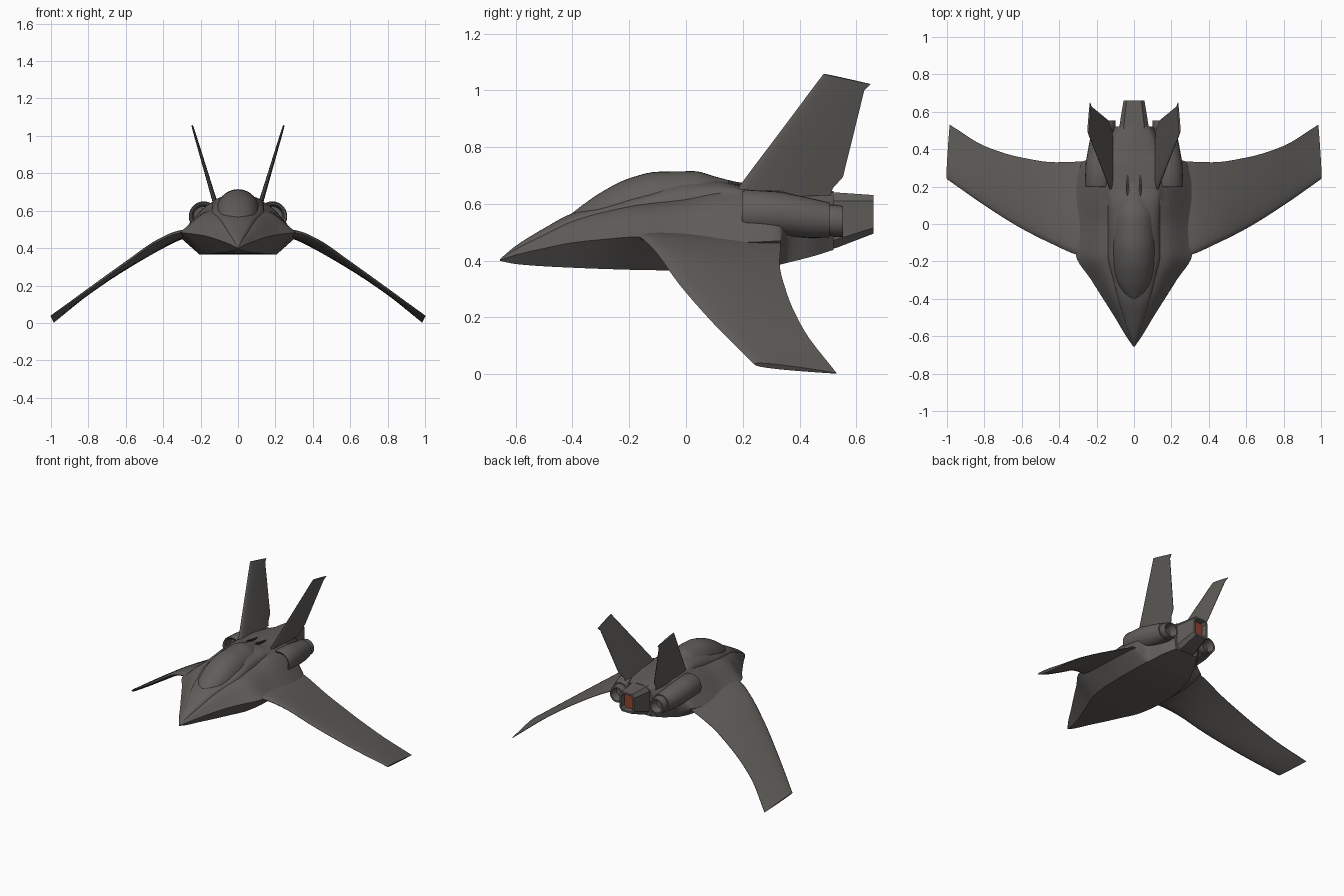
import bpy, bmesh, math
from mathutils import Vector

if "Cube" in bpy.data.objects:
    bpy.data.objects.remove(bpy.data.objects["Cube"])

def material(name, rgb):
    m = bpy.data.materials.new(name)
    m.diffuse_color = (*rgb, 1)
    m.use_nodes = True
    m.node_tree.nodes["Principled BSDF"].inputs["Base Color"].default_value = m.diffuse_color
    return m

GREY = material("hull_grey", (0.118, 0.110, 0.102))
DARK = material("vent_dark", (0.035, 0.033, 0.031))
RED = material("exhaust_red", (0.30, 0.055, 0.03))

def smooth_rows(rows, n):
    """Monotone cubic interpolation of table rows along their first column."""
    def slopes(c):
        d = [(b[c] - a[c]) / (b[0] - a[0]) for a, b in zip(rows, rows[1:])]
        mid = [2 * p * q / (p + q) if p * q > 0 else 0 for p, q in zip(d, d[1:])]
        return [d[0]] + mid + [d[-1]]
    m = [slopes(c) for c in range(len(rows[0]))]
    out = []
    for i, (a, b) in enumerate(zip(rows, rows[1:])):
        h = b[0] - a[0]
        for k in range(n):
            t = k / n
            out.append([(2*t**3 - 3*t*t + 1) * a[c] + (t**3 - 2*t*t + t) * h * m[c][i]
                        + (3*t*t - 2*t**3) * b[c] + (t**3 - t*t) * h * m[c][i + 1]
                        for c in range(len(a))])
    return out + [list(rows[-1])]

def loft(name, rings, mats=(GREY,), angle=35, end_mat=0):
    """Skin a list of closed rings and cap both ends."""
    bm = bmesh.new()
    vs = [[bm.verts.new(p) for p in r] for r in rings]
    n = len(rings[0])
    for a, b in zip(vs, vs[1:]):
        for i in range(n):
            j = (i + 1) % n
            bm.faces.new((a[i], a[j], b[j], b[i]))
    bm.faces.new(vs[0][::-1])
    bm.faces.new(vs[-1]).material_index = end_mat
    bmesh.ops.recalc_face_normals(bm, faces=bm.faces)
    me = bpy.data.meshes.new(name)
    bm.to_mesh(me)
    bm.free()
    ob = bpy.data.objects.new(name, me)
    bpy.context.collection.objects.link(ob)
    for m in mats:
        me.materials.append(m)
    bpy.ops.object.select_all(action='DESELECT')
    ob.select_set(True)
    bpy.context.view_layer.objects.active = ob
    bpy.ops.object.shade_smooth_by_angle(angle=math.radians(angle))
    return ob

def mirrored_ring(half, y):
    """Half section from bottom centre to top centre, closed across x = 0."""
    return [(x, y, z) for x, z in half] + [(-x, y, z) for x, z in half[-2:0:-1]]

def foil(le, te, thick, normal, n=9):
    """Thin rounded-nose section between a leading and a trailing point."""
    le, te, nv = Vector(le), Vector(te), Vector(normal).normalized()
    us = [(k / n) ** 1.7 for k in range(n + 1)]
    h = [thick * 2 * (math.sqrt(u) - u) + 0.0015 * u for u in us]
    top = [le.lerp(te, u) + nv * q for u, q in zip(us, h)]
    low = [le.lerp(te, u) - nv * q for u, q in zip(us, h)]
    return top + low[:0:-1]

# Fuselage: y, bottom z, bottom half width, chine x, chine z, shoulder x, shoulder z, top z
hull = [(-.655, .399, .002, .004, .402, .002, .404, .406),
        (-.60, .388, .018, .042, .420, .022, .440, .452),
        (-.50, .380, .050, .102, .443, .055, .490, .514),
        (-.40, .375, .092, .165, .463, .085, .538, .567),
        (-.30, .371, .132, .228, .474, .110, .568, .595),
        (-.16, .367, .187, .312, .484, .140, .597, .640),
        (0, .365, .206, .315, .470, .140, .615, .685),
        (.10, .366, .206, .318, .465, .140, .635, .685),
        (.20, .370, .200, .310, .465, .140, .645, .665),
        (.33, .386, .178, .280, .470, .140, .640, .660),
        (.36, .393, .165, .205, .500, .135, .632, .658),
        (.45, .416, .130, .165, .520, .115, .620, .652),
        (.52, .438, .085, .105, .540, .085, .612, .645)]
rings = []
for y, zb, xb, xc, zc, xs, zs, zt in smooth_rows(hull, 5):
    half = [(0, zb), (xb * .5, zb), (xb, zb)]
    half += [(xb + (xc - xb) * t, zb + (zc - zb) * t) for t in (.33, .67)]
    for k in range(6):
        t = k / 6
        half.append((xc + (xs - xc) * t,
                     zc + (zs - zc) * t + .06 * xc * math.sin(math.pi * t ** 1.5)))
    for k in range(7):
        a = k * math.pi / 12
        half.append((xs * math.cos(a) if k < 6 else 0, zs + (zt - zs) * math.sin(a)))
    rings.append(mirrored_ring(half, y))
loft("fuselage", rings)

# Canopy bubble: y, half width, base z, top z
canopy = [(-.40, .012, .540, .568), (-.385, .045, .545, .580), (-.30, .095, .560, .640),
          (-.20, .115, .570, .690), (-.10, .121, .580, .713), (.03, .118, .590, .715),
          (.10, .100, .600, .697), (.22, .060, .610, .664)]
rings = []
for y, w, zb, zt in smooth_rows(canopy, 5):
    half = [(0, zb)] + [(w * math.cos(k * math.pi / 20) if k < 10 else 0,
                         zb + (zt - zb) * math.sin(k * math.pi / 20)) for k in range(11)]
    rings.append(mirrored_ring(half, y))
loft("canopy", rings, angle=50)

# Tail block with chamfered corners and a recessed red exhaust
def octagon(y, w, z0, z1, c=.3):
    m, h = (z0 + z1) / 2, (z1 - z0) / 2
    q = [(1, -1 + c), (1, 1 - c), (1 - c, 1), (c - 1, 1),
         (-1, 1 - c), (-1, c - 1), (c - 1, -1), (1 - c, -1)]
    return [(w * a, y, m + h * b) for a, b in q]
loft("tail_exhaust", [octagon(.44, .085, .425, .645), octagon(.53, .077, .445, .640),
                      octagon(.66, .056, .495, .631), octagon(.66, .045, .507, .619),
                      octagon(.625, .042, .510, .616)], (GREY, RED), 30, 1)

# Wing table: x, leading y, leading z, trailing y, trailing z, thickness, trailing x shift
wing = [(.22, -.185, .490, .335, .480, .050, 0), (.31, -.163, .482, .333, .445, .040, 0),
        (.42, -.115, .440, .330, .390, .034, 0), (.60, -.025, .318, .355, .285, .028, 0),
        (.80, .100, .175, .415, .155, .024, -.005), (1.0, .240, .035, .530, .003, .018, -.015)]
# Fin table: leading y, z, trailing y, z, thickness
fin = [(.165, .630, .510, .630, .026), (.190, .665, .517, .655, .024),
       (.225, .712, .553, .695, .022), (.355, .885, .595, .865, .016),
       (.465, 1.032, .628, 1.000, .011), (.485, 1.058, .650, 1.022, .009)]
# Engine pod rings: y, centre x, centre z, radius (lip and recess at both ends)
pod = [(.255, .185, .570, .052), (.205, .185, .570, .062), (.198, .185, .570, .074),
       (.210, .183, .570, .080), (.330, .180, .565, .078), (.440, .168, .550, .070),
       (.505, .158, .543, .062), (.505, .157, .543, .054), (.525, .156, .540, .057),
       (.553, .154, .538, .054), (.553, .154, .538, .044), (.500, .156, .540, .036)]

def fin_x(z):
    return .124 + (z - .65) * .298

for side, s in (("right", -1), ("left", 1)):
    loft(side + "_wing", [foil((s * x, ly, lz), (s * (x + dx), ty, tz), t, (s * .5, 0, .86))
                          for x, ly, lz, ty, tz, t, dx in smooth_rows(wing, 5)])
    loft(side + "_tail_fin", [foil((s * fin_x(lz), ly, lz), (s * fin_x(tz), ty, tz), t,
                                   (s, 0, -.29)) for ly, lz, ty, tz, t in fin])
    loft(side + "_engine_pod",
         [[(s * cx + r * math.cos(k * math.pi / 14), y, cz + r * math.sin(k * math.pi / 14))
           for k in range(28)] for y, cx, cz, r in pod])
    # Slit vents on the spine behind the canopy
    loft(side + "_spine_vent",
         [[(s * (.034 + dx * w), y, z + dz) for dx, dz in ((-1, -.008), (1, -.008), (1, .002), (-1, .002))]
          for y, z, w in ((.150, .682, .003), (.175, .676, .009), (.235, .666, .008), (.262, .664, .003))],
         (DARK,))
